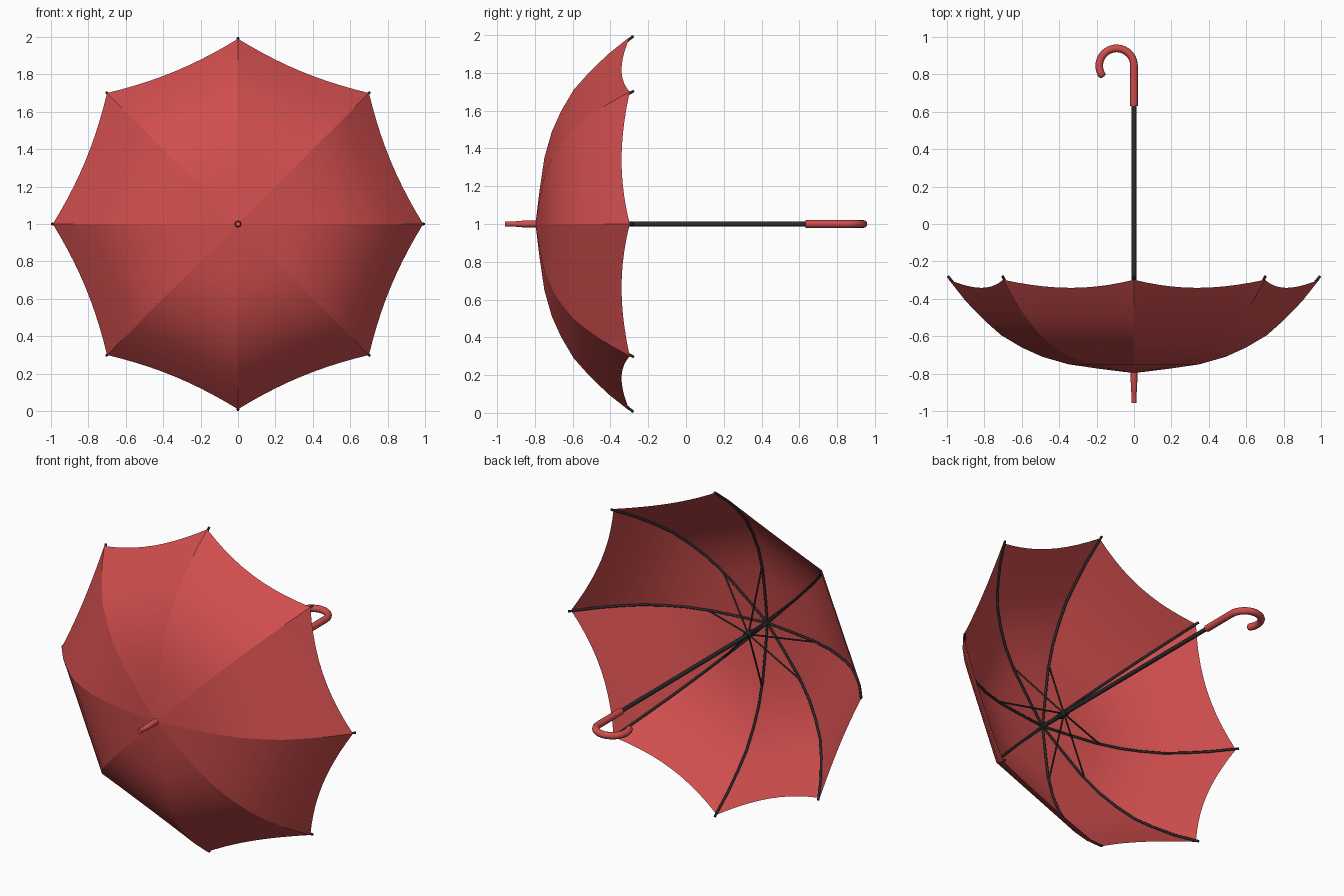
import bpy, math
from mathutils import Vector

if "Cube" in bpy.data.objects:
    bpy.data.objects.remove(bpy.data.objects["Cube"])

TAU = 2 * math.pi
N = 8  # panels


def material(name, rgb):
    m = bpy.data.materials.new(name)
    m.diffuse_color = (*rgb, 1)
    m.use_nodes = True
    m.node_tree.nodes["Principled BSDF"].inputs["Base Color"].default_value = m.diffuse_color
    return m


red = material("red", (0.63, 0.075, 0.075))
black = material("black", (0.025, 0.025, 0.027))

# rib profile: (radius, y)
PROFILE = [(0.0, -0.797), (0.18, -0.775), (0.35, -0.75), (0.49, -0.71), (0.60, -0.66),
           (0.71, -0.595), (0.80, -0.515), (0.90, -0.412), (0.99, -0.298)]


def along(t):
    """Point on the rib profile, t from 0 to len - 1."""
    i = min(int(t), len(PROFILE) - 2)
    a, b = Vector(PROFILE[i]), Vector(PROFILE[i + 1])
    return a.lerp(b, t - i)


def around(r, y, a):
    return Vector((r * math.cos(a), y, 1 + r * math.sin(a)))


def tube(name, paths, radius, mat, sides=2, taper=None):
    """Round tubes along one or more point lists."""
    cu = bpy.data.curves.new(name, 'CURVE')
    cu.dimensions = '3D'
    cu.bevel_depth = radius
    cu.bevel_resolution = sides
    cu.use_fill_caps = True
    for pts in paths:
        sp = cu.splines.new('POLY')
        sp.points.add(len(pts) - 1)
        for i, p in enumerate(pts):
            sp.points[i].co = (*p, 1)
            sp.points[i].radius = taper[i] if taper else 1
    ob = bpy.data.objects.new(name, cu)
    bpy.context.collection.objects.link(ob)
    cu.materials.append(mat)
    bpy.ops.object.select_all(action='DESELECT')
    ob.select_set(True)
    bpy.context.view_layer.objects.active = ob
    bpy.ops.object.convert(target='MESH')
    bpy.ops.object.shade_smooth_by_angle(angle=math.radians(50))
    return bpy.context.object


# canopy: eight separate panels with scalloped rims, creased at the ribs
verts, faces = [], []
ACROSS, T = 10, len(PROFILE) - 1
for k in range(N):
    base = len(verts)
    a0, a1 = TAU * k / N, TAU * (k + 1) / N
    for i in range(T + 1):
        for j in range(ACROSS + 1):
            u = j / ACROSS
            # only the outer rows are pulled back into the scallop
            pull = 0.38 * 4 * u * (1 - u) * max(0, (i - 5) / (T - 5))
            r, y = along(i - pull)
            verts.append(around(r, y, a0).lerp(around(r, y, a1), u))
    for i in range(T):
        for j in range(ACROSS):
            p = base + i * (ACROSS + 1) + j
            q = p + ACROSS + 1
            faces.append((p, q, q + 1, p + 1) if i else (p, q, q + 1))
me = bpy.data.meshes.new("canopy")
me.from_pydata(verts, [], faces)
me.validate()
me.materials.append(red)
for f in me.polygons:
    f.use_smooth = True
canopy = bpy.data.objects.new("canopy", me)
bpy.context.collection.objects.link(canopy)

# ribs under the canopy, with small hooked tips
angles = [TAU * k / N for k in range(N)]
ribs = [[around(max(r - 0.005, 0), y + 0.007, a) for r, y in PROFILE]
        + [around(0.995, -0.278, a)] for a in angles]
tube("ribs", ribs, 0.007, black)

# stretchers from the runner to the ribs
tube("stretchers", [[around(0.012, -0.61, a), around(0.37, -0.738, a)] for a in angles],
     0.005, black)
tube("runner", [[(0, -0.64, 1), (0, -0.58, 1)]], 0.019, black, 4)

# shaft and ferrule
tube("shaft", [[(0, -0.79, 1), (0, 0.65, 1)]], 0.0125, black, 4)
tube("ferrule", [[(0, -0.957, 1), (0, -0.90, 1), (0, -0.895, 1), (0, -0.785, 1)]],
     0.017, red, 4, [0.8, 0.85, 1.0, 1.05])

# crook handle with rounded end
R, cx, cy = 0.093, -0.093, 0.846
path = [Vector((0, 0.632, 1)), Vector((0, 0.74, 1))]
path += [Vector((cx + R * math.cos(a), cy + R * math.sin(a), 1))
         for a in (math.radians(212) * i / 24 for i in range(25))]
d = (path[-1] - path[-2]).normalized()
end = path[-1]
path += [end + d * 0.008, end + d * 0.013]
tube("handle", [path], 0.0205, red, 4, [1] * (len(path) - 2) + [0.8, 0.4])
